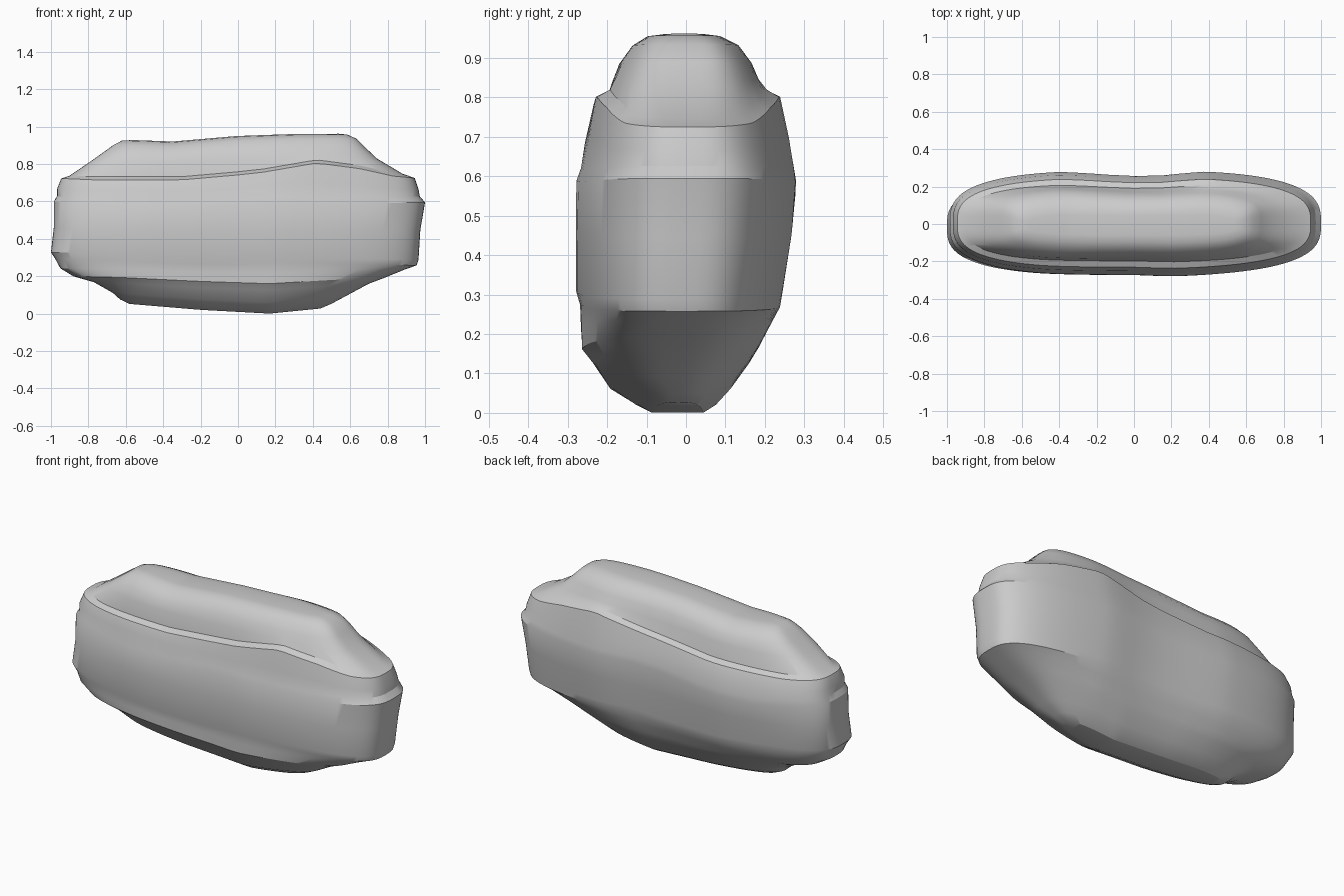
import bpy, bmesh, math

if "Cube" in bpy.data.objects:
    bpy.data.objects.remove(bpy.data.objects["Cube"])

N = 112  # points around each ring


def interp(pts, x):
    if x <= pts[0][0]:
        return pts[0][1]
    for (x0, v0), (x1, v1) in zip(pts, pts[1:]):
        if x <= x1:
            return v0 + (v1 - v0) * (x - x0) / (x1 - x0)
    return pts[-1][1]


# height waves along the length
LOW = [(-1, .07), (-.62, .055), (-.2, .02), (.17, 0), (.47, .03), (.7, .05)]
BELT_LOW = [(-1, .03), (-.7, .025), (-.3, 0), (0, -.005), (.2, .012), (.5, 0), (1, -.01)]
BELT_HIGH = [(-1, .02), (-.6, -.025), (-.3, -.025), (.1, .01), (.5, .005), (1, .015)]
LEDGE = [(-1, -.01), (-.77, -.02), (-.3, -.02), (.1, .015), (.42, .07), (.65, .04), (.83, 0), (1, -.015)]
TOP = [(-.62, -.02), (-.35, -.03), (0, 0), (.3, .01), (.6, .012)]
# width waves for back and front
BACK = [(-.9, 1), (-.4, 1), (-.05, .9), (.12, .9), (.38, 1), (1, .99)]
FRONT = [(-.5, .98), (-.3, .97), (0, .97), (.2, 1), (.6, .97), (1, .95)]

# rings from bottom to top: z, wave, wave strength, x left, x right, y front, y back, squareness
RINGS = [
    (.000, LOW, 1, -.58, .44, -.09, .05, 3),
    (.020, LOW, 1, -.63, .50, -.13, .085, 3),
    (.060, LOW, .9, -.67, .58, -.195, .125, 3),
    (.125, LOW, .7, -.77, .70, -.238, .175, 3),
    (.160, LOW, .6, -.88, .78, -.266, .197, 3),
    (.215, LOW, .4, -.95, .89, -.268, .222, 3),
    (.265, BELT_LOW, .8, -.975, .955, -.270, .245, 3),
    (.297, BELT_LOW, 1, -1.0, .965, -.280, .250, 3),
    (.450, BELT_LOW, .3, -.985, .975, -.281, .275, 3),
    (.580, BELT_HIGH, 1, -.985, 1.0, -.280, .285, 3),
    (.612, BELT_HIGH, 1, -.968, .972, -.268, .281, 3),
    (.670, LEDGE, .4, -.968, .965, -.258, .268, 3),
    (.735, LEDGE, 1, -.945, .945, -.238, .245, 3),
    (.752, LEDGE, 1, -.90, .88, -.203, .212, 3.2),
    (.820, LEDGE, .4, -.79, .745, -.190, .190, 3.6),
    (.880, TOP, .7, -.715, .68, -.170, .172, 3.8),
    (.922, TOP, 1, -.665, .635, -.138, .138, 4),
    (.945, TOP, 1, -.62, .585, -.100, .092, 4),
    (.950, TOP, 1, -.56, .54, -.060, .050, 4),
]


def make_ring(bm, z, wave, k, xl, xr, yf, yb, n):
    verts = []
    for i in range(N):
        a = 2 * math.pi * i / N
        c, s = math.cos(a), math.sin(a)
        x = (xl + xr) / 2 + (xr - xl) / 2 * math.copysign(abs(c) ** (2 / n), c)
        t = math.copysign(abs(s) ** (2 / n), s)
        mid, half = (yf + yb) / 2, (yb - yf) / 2
        y = mid + half * t
        y *= interp(BACK if y > 0 else FRONT, x)
        verts.append(bm.verts.new((x, y, z + k * interp(wave, x))))
    return verts


def cap(bm, r):
    for i in range(N // 2):
        quad = [r[i], r[i + 1], r[(N - i - 1) % N], r[(N - i) % N]]
        bm.faces.new(list(dict.fromkeys(quad)))


# worn stone block lofted through the rings
bm = bmesh.new()
loops = [make_ring(bm, *r) for r in RINGS]
for lo, hi in zip(loops, loops[1:]):
    for i in range(N):
        j = (i + 1) % N
        bm.faces.new((lo[i], lo[j], hi[j], hi[i]))
cap(bm, loops[0])
cap(bm, loops[-1])
bmesh.ops.recalc_face_normals(bm, faces=bm.faces)
mesh = bpy.data.meshes.new("stone_block")
bm.to_mesh(mesh)
bm.free()
stone = bpy.data.objects.new("stone_block", mesh)
bpy.context.collection.objects.link(stone)
bpy.context.view_layer.objects.active = stone
stone.select_set(True)
bpy.ops.object.shade_smooth_by_angle(angle=math.radians(28))
